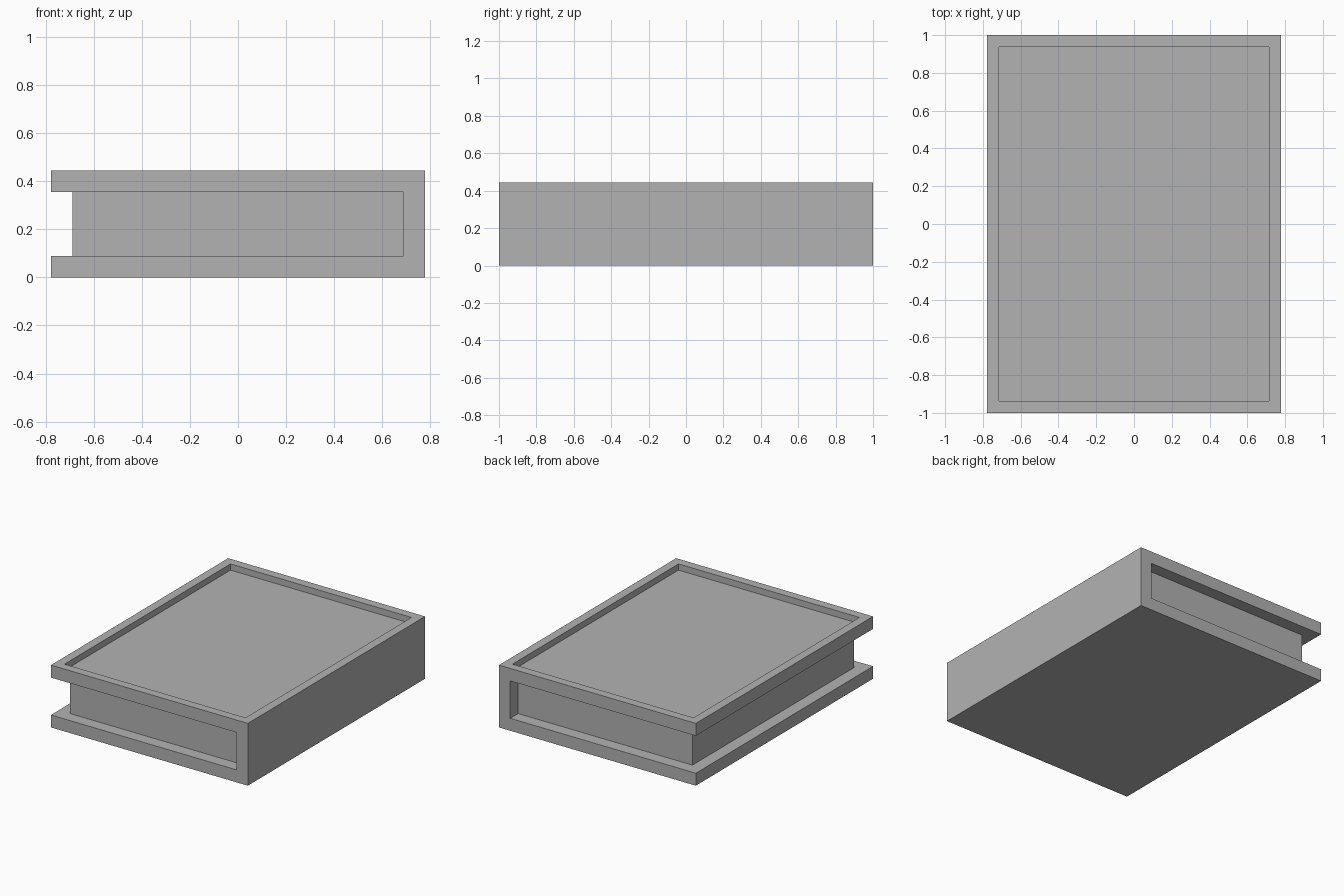
import bpy
import bmesh
from mathutils import Vector

default_cube = bpy.data.objects.get("Cube")
if default_cube:
    bpy.data.objects.remove(default_cube, do_unlink=True)

HALF_W, HALF_L, HEIGHT = 0.778, 1.0, 0.445
BOARD = 0.089              # cover thickness, also the inset of the pages
RECESS = BOARD / 2         # depth of the panel in the front board
EMBED = 0.005              # overlap of the pages into the cover

grey = bpy.data.materials.new("plain grey")
grey.use_nodes = True
colour = (0.448, 0.448, 0.448, 1)
grey.diffuse_color = colour
grey.node_tree.nodes["Principled BSDF"].inputs["Base Color"].default_value = colour


def extrude_profile(name, profile, half_length, edit=None):
    """Extrude an x-z outline along y, centred on y = 0."""
    bm = bmesh.new()
    face = bm.faces.new([bm.verts.new((x, -half_length, z)) for x, z in profile])
    result = bmesh.ops.extrude_face_region(bm, geom=[face], use_keep_orig=True)
    verts = [v for v in result["geom"] if isinstance(v, bmesh.types.BMVert)]
    bmesh.ops.translate(bm, verts=verts, vec=(0, 2 * half_length, 0))
    bmesh.ops.recalc_face_normals(bm, faces=bm.faces)
    if edit:
        edit(bm)
    mesh = bpy.data.meshes.new(name)
    bm.to_mesh(mesh)
    bm.free()
    mesh.materials.append(grey)
    obj = bpy.data.objects.new(name, mesh)
    bpy.context.collection.objects.link(obj)
    return obj


def sink_top_panel(bm):
    """Inset the topmost face and push it down with vertical walls."""
    top = max(bm.faces, key=lambda f: f.calc_center_median().z)
    bmesh.ops.inset_individual(bm, faces=[top], thickness=BOARD)
    result = bmesh.ops.extrude_discrete_faces(bm, faces=[top])
    panel = result["faces"][0]
    bmesh.ops.translate(bm, verts=panel.verts, vec=Vector((0, 0, -RECESS)))


# Cover: two boards joined by the spine on +x, with a sunken panel on top
inner = HALF_W - BOARD
low, high = BOARD, HEIGHT - BOARD
cover_outline = [
    (-HALF_W, 0), (HALF_W, 0), (HALF_W, HEIGHT), (-HALF_W, HEIGHT),
    (-HALF_W, high), (inner, high), (inner, low), (-HALF_W, low),
]
extrude_profile("cover", cover_outline, HALF_L, sink_top_panel)

# Pages: block set back from the three open sides
page_outline = [
    (-inner, low - EMBED), (inner + EMBED, low - EMBED),
    (inner + EMBED, high + EMBED), (-inner, high + EMBED),
]
extrude_profile("page_block", page_outline, HALF_L - BOARD)
